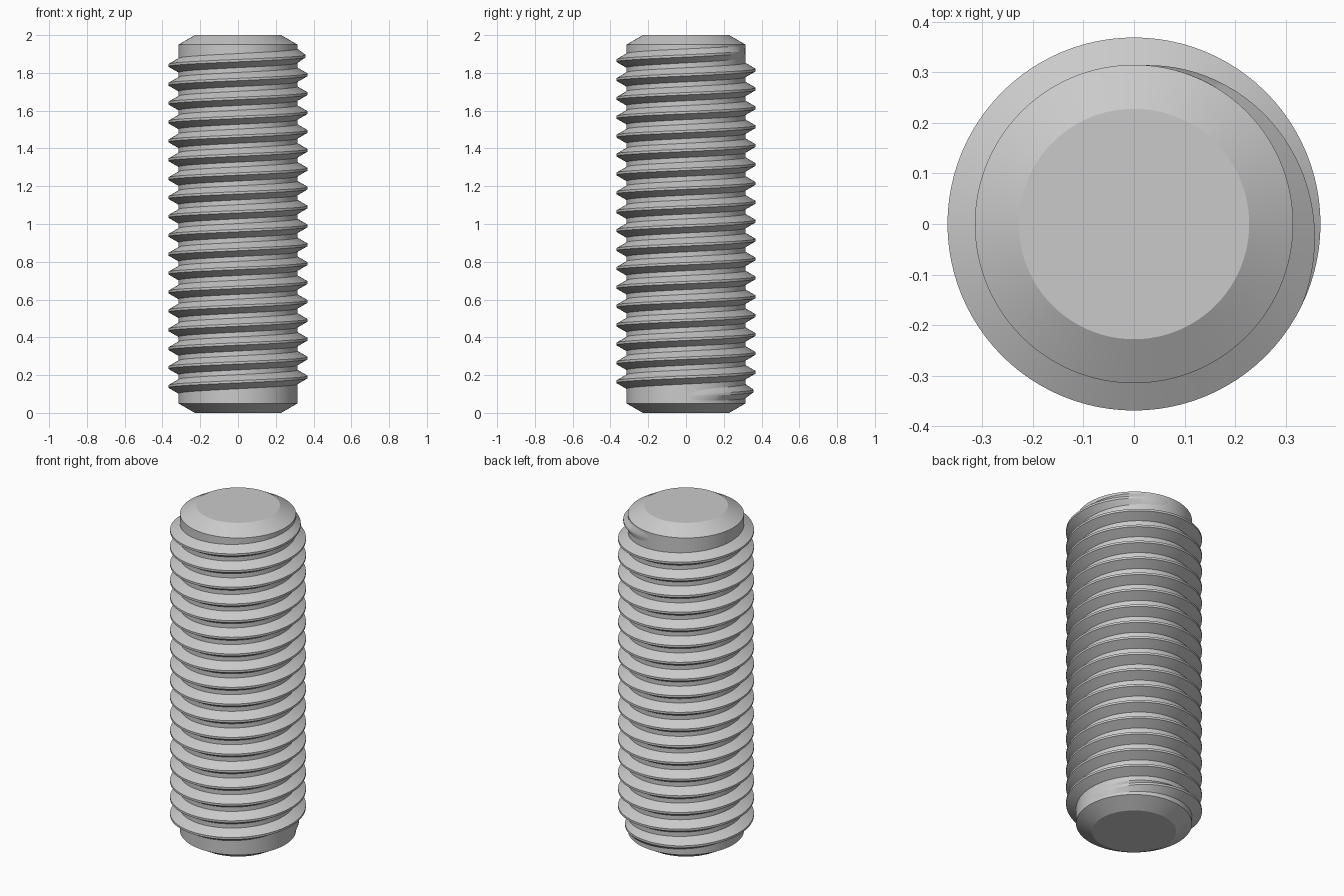
import bpy, bmesh, math

if "Cube" in bpy.data.objects:
    bpy.data.objects.remove(bpy.data.objects["Cube"])

ROOT, CREST, CAP = 0.315, 0.369, 0.228
HEIGHT, CHAMFER = 2.0, 0.05
PITCH, TURNS = 0.1, 18.25
START_Z = 0.09                   # thread centre at its lower end
STEPS = 96                       # segments per turn
RUNOUT = math.radians(115)

steel = bpy.data.materials.new("steel grey")
steel.use_nodes = True
grey = (0.59, 0.59, 0.59, 1)
steel.diffuse_color = grey
steel.node_tree.nodes["Principled BSDF"].inputs["Base Color"].default_value = grey


def finish(name, bm):
    bmesh.ops.recalc_face_normals(bm, faces=bm.faces)
    mesh = bpy.data.meshes.new(name)
    bm.to_mesh(mesh)
    bm.free()
    mesh.materials.append(steel)
    obj = bpy.data.objects.new(name, mesh)
    bpy.context.collection.objects.link(obj)
    bpy.ops.object.select_all(action='DESELECT')
    obj.select_set(True)
    bpy.context.view_layer.objects.active = obj
    bpy.ops.object.shade_smooth_by_angle(angle=math.radians(25))


def bridge(bm, a, b):
    n = len(a)
    for i in range(n):
        j = (i + 1) % n
        bm.faces.new((a[i], a[j], b[j], b[i]))


# Core rod with chamfered ends
bm = bmesh.new()
rings = []
for r, z in ((CAP, 0), (ROOT, CHAMFER), (ROOT, HEIGHT - CHAMFER), (CAP, HEIGHT)):
    rings.append([bm.verts.new((r * math.cos(math.tau * i / STEPS),
                                r * math.sin(math.tau * i / STEPS), z))
                  for i in range(STEPS)])
for a, b in zip(rings, rings[1:]):
    bridge(bm, a, b)
bm.faces.new(rings[0])
bm.faces.new(rings[-1])
finish("core_rod", bm)

# Helical ridge: full-width foot, height fading into the rod at both ends
bm = bmesh.new()
base = ROOT - 0.003
flat = PITCH / 16
foot = flat + (CREST - base) * math.tan(math.radians(30))
count = round(TURNS * STEPS)
total = TURNS * math.tau
sections = []
for i in range(count + 1):
    turn = i * math.tau / STEPS
    z = START_Z + turn / math.tau * PITCH
    fade = min(1, turn / RUNOUT, (total - turn) / RUNOUT)
    tip = base + 0.001 + (CREST - base - 0.001) * fade
    section = []
    for r, dz in ((base, -foot), (tip, -flat), (tip, flat), (base, foot)):
        height = min(max(z + dz, CHAMFER), HEIGHT - CHAMFER)
        section.append(bm.verts.new((r * math.cos(turn), r * math.sin(turn), height)))
    sections.append(section)
for a, b in zip(sections, sections[1:]):
    bridge(bm, a, b)
bm.faces.new(sections[0])
bm.faces.new(sections[-1])
finish("thread_ridge", bm)
